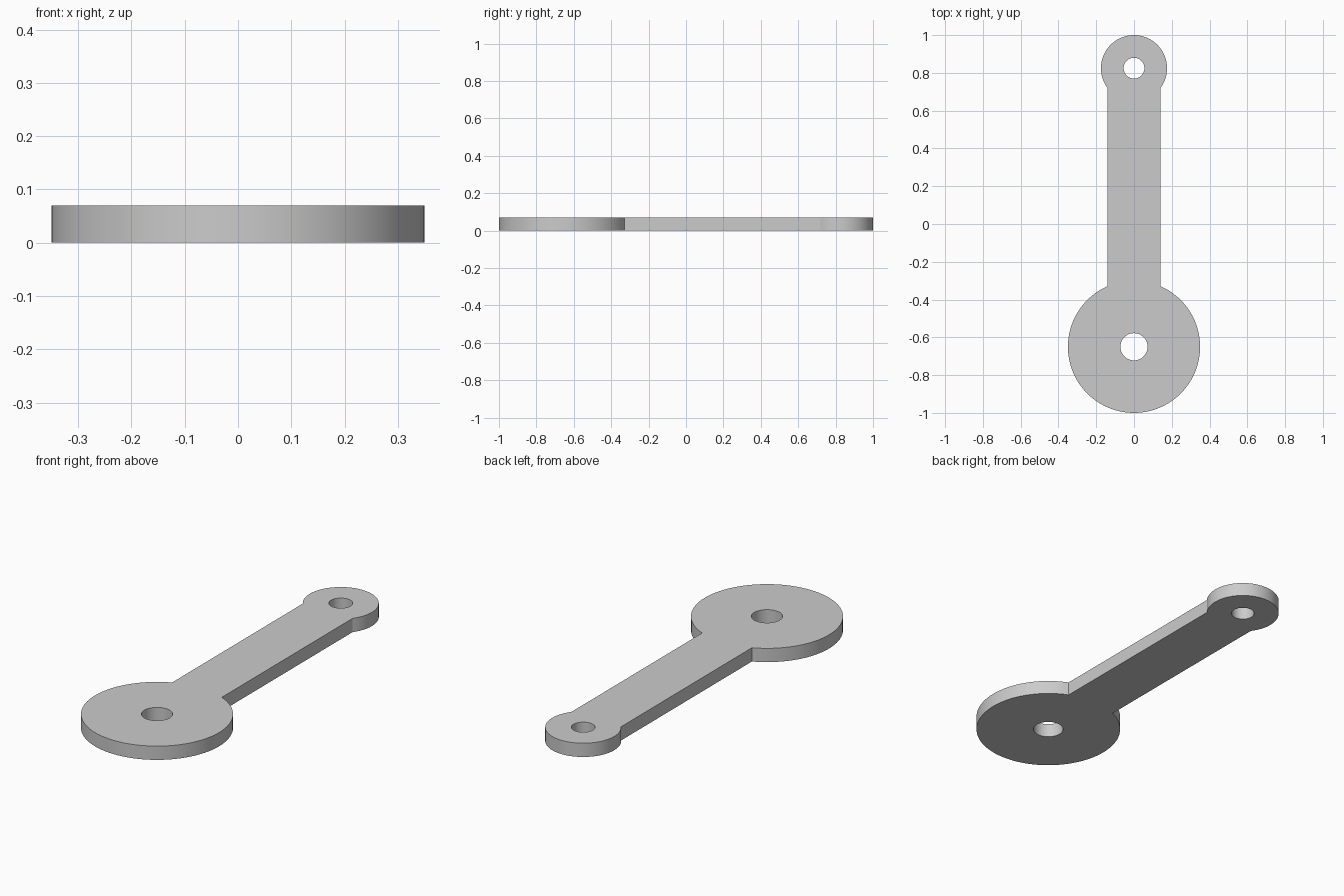
import bpy
import bmesh
from math import asin, cos, sin, pi, radians

if "Cube" in bpy.data.objects:
    bpy.data.objects.remove(bpy.data.objects["Cube"], do_unlink=True)

THICKNESS = 0.07
HALF_WIDTH = 0.14
BIG_Y, BIG_R, BIG_HOLE = -0.65, 0.35, 0.072
SMALL_Y, SMALL_R, SMALL_HOLE = 0.825, 0.175, 0.055


def arc(cy, r, start, end, steps):
    """Points along an arc centred on the link's long axis."""
    angles = [start + (end - start) * i / steps for i in range(steps + 1)]
    return [(r * cos(a), cy + r * sin(a), 0) for a in angles]


def add_loop(bm, points):
    verts = [bm.verts.new(p) for p in points]
    return [bm.edges.new((v, verts[i - 1])) for i, v in enumerate(verts)]


# Outline: the big end, straight arm and small end
big_gap = asin(HALF_WIDTH / BIG_R)
small_gap = asin(HALF_WIDTH / SMALL_R)
outline = arc(BIG_Y, BIG_R, pi / 2 + big_gap, 2.5 * pi - big_gap, 80)
outline += arc(SMALL_Y, SMALL_R, small_gap - pi / 2, 1.5 * pi - small_gap, 64)

# Fill the outline around both pin holes, then thicken it
bm = bmesh.new()
edges = add_loop(bm, outline)
for cy, r in ((BIG_Y, BIG_HOLE), (SMALL_Y, SMALL_HOLE)):
    edges += add_loop(bm, arc(cy, r, 0, 2 * pi, 48)[:-1])
bmesh.ops.triangle_fill(bm, edges=edges, use_beauty=True, normal=(0, 0, 1))
plate = bmesh.ops.extrude_face_region(bm, geom=bm.faces[:], use_keep_orig=True)
top = [g for g in plate["geom"] if isinstance(g, bmesh.types.BMVert)]
bmesh.ops.translate(bm, verts=top, vec=(0, 0, THICKNESS))
bmesh.ops.recalc_face_normals(bm, faces=bm.faces[:])

mesh = bpy.data.meshes.new("link_arm")
bm.to_mesh(mesh)
bm.free()
link = bpy.data.objects.new("link_arm", mesh)
bpy.context.collection.objects.link(link)

# Plain grey finish
grey = bpy.data.materials.new("plain_grey")
grey.use_nodes = True
colour = (0.6, 0.6, 0.6, 1)
grey.diffuse_color = colour
grey.node_tree.nodes["Principled BSDF"].inputs["Base Color"].default_value = colour
mesh.materials.append(grey)

# Smooth rims with crisp edges
bpy.ops.object.select_all(action="DESELECT")
link.select_set(True)
bpy.context.view_layer.objects.active = link
bpy.ops.object.shade_smooth_by_angle(angle=radians(30))
